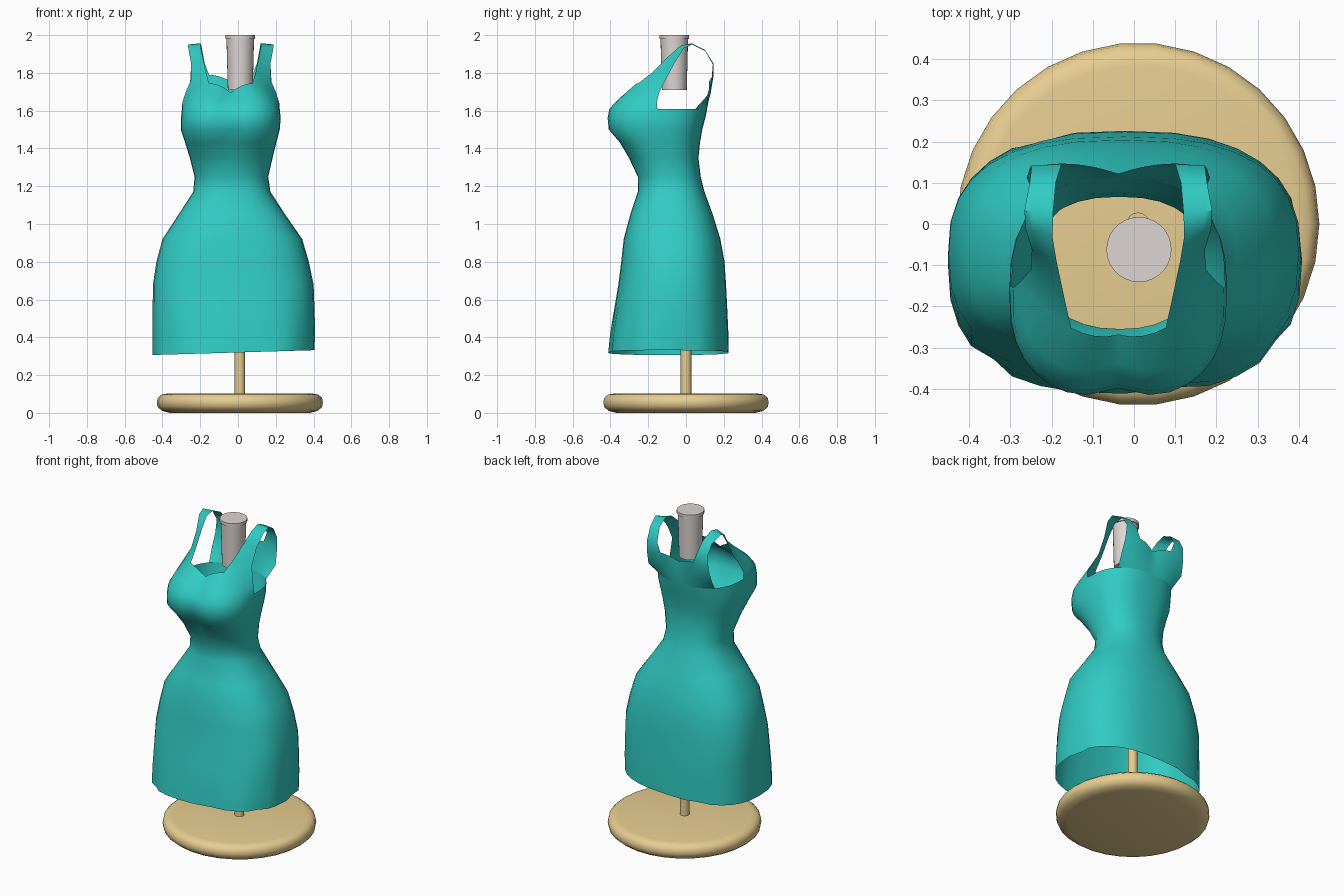
import bpy, bmesh, math
from mathutils import Vector

if "Cube" in bpy.data.objects:
    bpy.data.objects.remove(bpy.data.objects["Cube"])


def material(name, rgb):
    m = bpy.data.materials.new(name)
    m.diffuse_color = (*rgb, 1)
    m.use_nodes = True
    m.node_tree.nodes["Principled BSDF"].inputs["Base Color"].default_value = m.diffuse_color
    return m


WOOD = material("wood", (0.80, 0.61, 0.28))
TEAL = material("teal_cloth", (0.03, 0.60, 0.55))
PALE = material("pale_neck", (0.72, 0.67, 0.65))


def finish(bm, name, mat, angle=40):
    bmesh.ops.remove_doubles(bm, verts=bm.verts, dist=0.0005)
    bmesh.ops.recalc_face_normals(bm, faces=bm.faces)
    me = bpy.data.meshes.new(name)
    bm.to_mesh(me)
    bm.free()
    ob = bpy.data.objects.new(name, me)
    bpy.context.collection.objects.link(ob)
    me.materials.append(mat)
    bpy.ops.object.select_all(action='DESELECT')
    ob.select_set(True)
    bpy.context.view_layer.objects.active = ob
    bpy.ops.object.shade_smooth_by_angle(angle=math.radians(angle))
    return ob


def grid(bm, rows, closed=False):
    """Skin quads between rows of points."""
    vs = [[bm.verts.new(p) for p in r] for r in rows]
    for a, b in zip(vs, vs[1:]):
        n = len(a)
        for i in range(n if closed else n - 1):
            j = (i + 1) % n
            bm.faces.new((a[i], a[j], b[j], b[i]))
    return vs


def lathe(name, profile, centre, sides, mat):
    bm = bmesh.new()
    cx, cy = centre
    rows = [[(cx + r * math.cos(2 * math.pi * i / sides),
              cy + r * math.sin(2 * math.pi * i / sides), z)
             for i in range(sides)] for r, z in profile]
    vs = grid(bm, rows, True)
    bm.faces.new(vs[0])
    bm.faces.new(vs[-1])
    return finish(bm, name, mat)


# stand and neck
lathe("base", [(0.37, 0), (0.41, 0.01), (0.435, 0.03), (0.44, 0.055),
               (0.435, 0.08), (0.415, 0.097), (0.385, 0.102)], (0.01, 0), 30, WOOD)
lathe("pole", [(0.028, 0.10), (0.028, 0.75)], (0.01, 0), 16, WOOD)
lathe("neck", [(0.066, 1.71), (0.073, 1.98), (0.079, 1.98), (0.079, 2.0)],
      (0.012, -0.062), 28, PALE)

# dress body: z, left, right, front, back, squareness
RINGS = [
    (0.32, -0.452, 0.405, -0.412, 0.226, 2.6),
    (0.43, -0.452, 0.408, -0.400, 0.224, 2.6),
    (0.56, -0.452, 0.405, -0.378, 0.218, 2.6),
    (0.68, -0.450, 0.400, -0.358, 0.212, 2.6),
    (0.80, -0.432, 0.375, -0.343, 0.204, 2.5),
    (0.92, -0.400, 0.340, -0.330, 0.182, 2.5),
    (1.05, -0.315, 0.250, -0.295, 0.142, 2.4),
    (1.17, -0.237, 0.172, -0.255, 0.098, 2.3),
    (1.25, -0.230, 0.160, -0.255, 0.078, 2.3),
    (1.35, -0.255, 0.183, -0.302, 0.066, 2.4),
    (1.43, -0.280, 0.203, -0.360, 0.074, 2.5),
    (1.50, -0.303, 0.221, -0.418, 0.086, 2.6),
    (1.56, -0.302, 0.226, -0.424, 0.102, 2.6),
    (1.61, -0.297, 0.221, -0.415, 0.112, 2.6),
]
N = 32
FOLDS = {0: 0.035, 1: 0.018}
FOLD_COLUMNS = (1, 10, 20, 25, 29)
XC = -0.038


def ring(k):
    z, x0, x1, y0, y1, e = RINGS[k]
    out = []
    for i in range(N):
        t = 2 * math.pi * i / N
        c, s = math.cos(t), math.sin(t)
        u = math.copysign(abs(c) ** (2 / e), c) * (x1 - x0) / 2
        v = math.copysign(abs(s) ** (2 / e), s) * (y1 - y0) / 2
        f = 1 - (FOLDS.get(k, 0) if i in FOLD_COLUMNS else 0)
        x, y = (x0 + x1) / 2 + u * f, (y0 + y1) / 2 + v * f
        if s < 0 and z > 1.38:          # dip between the bust cups
            y += 0.025 * math.exp(-(u / 0.06) ** 2)
        zz = z + (0.03 * x if k == 0 else 0)
        out.append(Vector((x, y, zz)))
    return out


bm = bmesh.new()
body = [ring(k) for k in range(len(RINGS))]
grid(bm, body, True)


def arc(a, b, c, n=9):
    """Parabola through three points."""
    a, b, c = Vector(a), Vector(b), Vector(c)
    ts = [i / (n - 1) for i in range(n)]
    return [a * (2 * t - 1) * (t - 1) + b * 4 * t * (1 - t) + c * t * (2 * t - 1) for t in ts]


def line(a, b, n=5):
    a, b = Vector(a), Vector(b)
    return [a.lerp(b, i / (n - 1)) for i in range(n)]


# upper right half, x measured from the dress centre line
OFF = Vector((XC, 0, 0))
top = body[-1]
front0 = [top[i % N] - OFF for i in range(24, 33)]
back5 = [top[i] - OFF for i in range(8, 3, -1)]
back0 = []
for p, q in zip(back5, back5[1:]):
    back0 += [p, (p + q) / 2]
back0.append(back5[-1])
front0[0].x = back0[0].x = 0

front1 = arc((0, -0.338, 1.655), (0.165, -0.330, 1.665), (0.256, -0.155, 1.645))
front2 = arc((0, -0.268, 1.695), (0.115, -0.252, 1.745), (0.238, -0.140, 1.700))
back1 = arc((0, 0.122, 1.69), (0.115, 0.130, 1.69), (0.222, 0.112, 1.68))
back2 = arc((0, 0.122, 1.755), (0.115, 0.146, 1.79), (0.215, 0.135, 1.76))

# straps: inner edge, outer edge, from chest over shoulder to back
STRAP = [
    ((0.132, -0.175, 1.805), (0.212, -0.110, 1.760)),
    ((0.150, -0.090, 1.890), (0.210, -0.062, 1.850)),
    ((0.160, -0.030, 1.943), (0.225, -0.012, 1.930)),
    ((0.158, 0.030, 1.957), (0.228, 0.032, 1.950)),
    ((0.152, 0.100, 1.922), (0.215, 0.102, 1.915)),
    ((0.138, 0.145, 1.850), (0.210, 0.142, 1.845)),
]
strap = [front2[4:]] + [line(a, b) for a, b in STRAP] + [back2[4:]]

for side in (1, -1):
    for rows in ([front0, front1, front2], [back0, back1, back2], strap):
        grid(bm, [[(XC + side * p.x, p.y, p.z) for p in r] for r in rows])

finish(bm, "dress", TEAL, 50)
